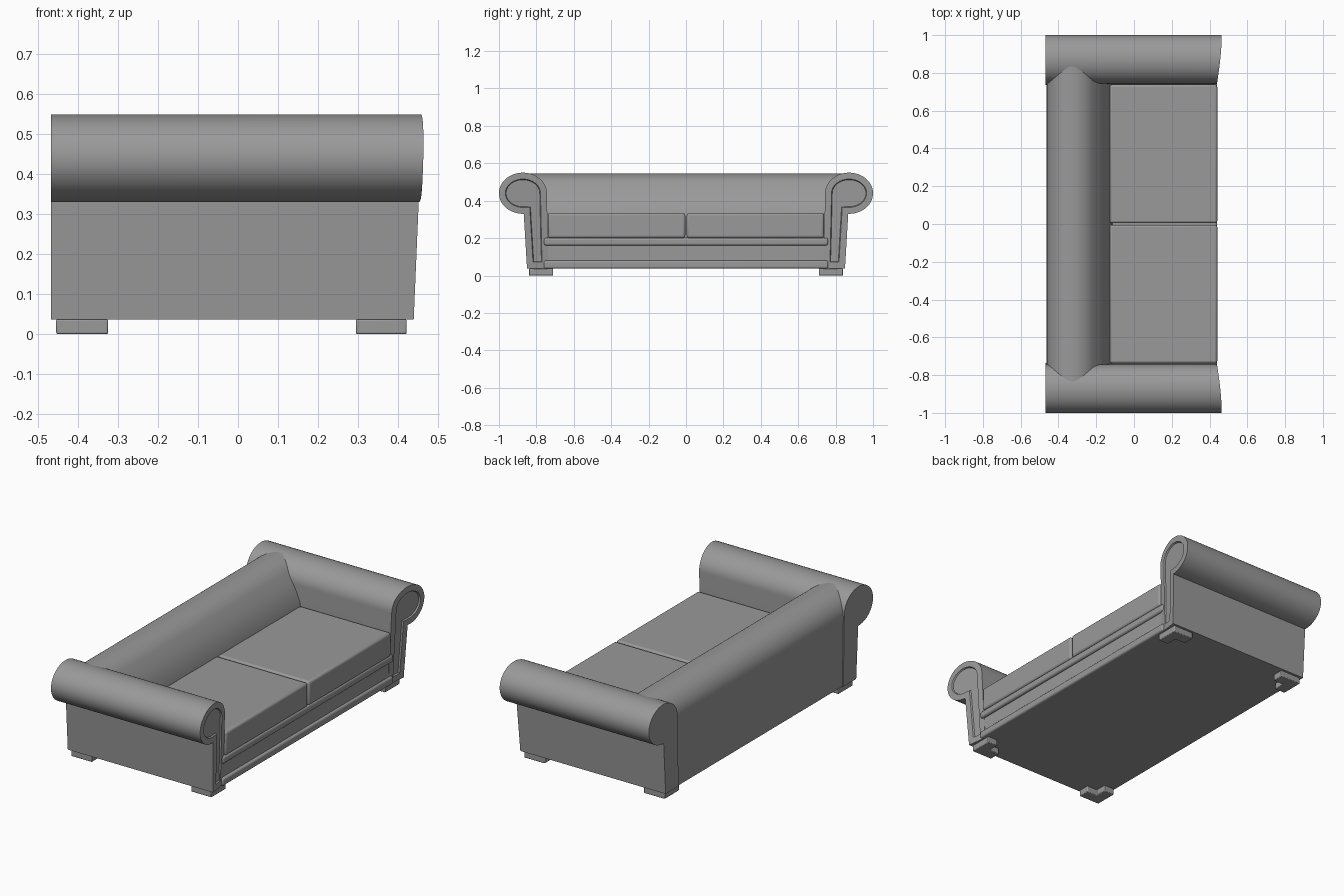
import bpy, bmesh
from math import sin, cos, pi, radians

cube = bpy.data.objects.get("Cube")
if cube:
    bpy.data.objects.remove(cube, do_unlink=True)

fabric = bpy.data.materials.new("grey fabric")
fabric.use_nodes = True
grey = (0.32, 0.32, 0.32, 1)
fabric.diffuse_color = grey
fabric.node_tree.nodes["Principled BSDF"].inputs["Base Color"].default_value = grey


def finish(name, bm, bevel=0.0, segments=3):
    """Turn a bmesh into a shaded object, with optional rounded edges."""
    bmesh.ops.recalc_face_normals(bm, faces=bm.faces)
    mesh = bpy.data.meshes.new(name)
    bm.to_mesh(mesh)
    bm.free()
    mesh.materials.append(fabric)
    ob = bpy.data.objects.new(name, mesh)
    bpy.context.collection.objects.link(ob)
    bpy.ops.object.select_all(action="DESELECT")
    ob.select_set(True)
    bpy.context.view_layer.objects.active = ob
    bpy.ops.object.shade_smooth_by_angle(angle=radians(35))
    if bevel:
        mod = ob.modifiers.new("rounded edges", "BEVEL")
        mod.width, mod.segments = bevel, segments
        mod.limit_method, mod.angle_limit = "ANGLE", radians(40)
    return ob


def extrude(bm, points, offset):
    """Extrude a closed outline and return the far cap."""
    base = bm.faces.new([bm.verts.new(p) for p in points])
    geom = bmesh.ops.extrude_face_region(bm, geom=[base], use_keep_orig=True)["geom"]
    bmesh.ops.translate(bm, vec=offset, verts=[g for g in geom if isinstance(g, bmesh.types.BMVert)])
    return next(g for g in geom if isinstance(g, bmesh.types.BMFace))


def box(name, x, y, z, bevel=0.0, segments=3):
    bm = bmesh.new()
    outline = [(x[0], y[0], z[0]), (x[1], y[0], z[0]), (x[1], y[1], z[0]), (x[0], y[1], z[0])]
    extrude(bm, outline, (0, 0, z[1] - z[0]))
    return finish(name, bm, bevel, segments)


def arm(name, side):
    """Scroll arm with a recessed front panel and a curved front."""
    arc = [radians(180 - 272 * i / 44) for i in range(45)]
    outline = [(0.735, 0.037)]
    outline += [(0.872 + 0.128 * cos(a), 0.44 + 0.11 * sin(a)) for a in arc]
    outline += [(0.85, 0.037)]
    bm = bmesh.new()
    cap = extrude(bm, [(-0.468, y, z) for y, z in outline], (0.9, 0, 0))
    bmesh.ops.recalc_face_normals(bm, faces=bm.faces)
    cap = max(bm.faces, key=lambda f: f.calc_center_median().x)
    bmesh.ops.inset_region(bm, faces=[cap], thickness=0.034, use_even_offset=True)
    bmesh.ops.inset_region(bm, faces=[cap], thickness=0.004, depth=-0.008, use_even_offset=True)
    # Sweep the front forward towards the outer and upper side
    for v in bm.verts:
        if v.co.x > 0:
            t = min(1, max(0, (v.co.y - 0.735) / 0.265))
            v.co.x += 0.006 + 0.026 * sin(t * pi / 2) - 0.016 * max(0, 0.45 - v.co.z) / 0.45
        v.co.y *= side
    return finish(name, bm)


def foot(name, front, side):
    """L-shaped corner bracket."""
    outer, inner, mid = (0.422, 0.295, 0.36) if front > 0 else (-0.455, -0.325, -0.39)
    shape = [(outer, 0.84), (inner, 0.84), (inner, 0.775), (mid, 0.775), (mid, 0.71), (outer, 0.71)]
    bm = bmesh.new()
    extrude(bm, [(x, y * side, 0) for x, y in shape], (0, 0, 0.037))
    return finish(name, bm, 0.004, 2)


# Rolled backrest
roll = [radians(180 - 145 * i / 28) for i in range(29)]
profile = [(-0.462, 0.037)]
profile += [(-0.327 + 0.135 * cos(a), 0.42 + 0.125 * sin(a)) for a in roll]
profile += [(-0.185, 0.455), (-0.158, 0.41), (-0.136, 0.36), (-0.12, 0.3), (-0.115, 0.2), (-0.115, 0.037)]
bm = bmesh.new()
extrude(bm, [(x, -0.834, z) for x, z in profile], (0, 1.668, 0))
finish("backrest", bm)

# Base and front rails
box("base", (-0.46, 0.425), (-0.8, 0.8), (0.037, 0.2))
box("upper_rail", (0.38, 0.44), (-0.76, 0.76), (0.16, 0.202), 0.012)
box("lower_rail", (0.38, 0.44), (-0.76, 0.76), (0.037, 0.08), 0.01)

# Arms, cushions and feet on both sides
for label, side in (("right", -1), ("left", 1)):
    arm("arm_" + label, side)
    span = sorted((0.004 * side, 0.738 * side))
    box("cushion_" + label, (-0.13, 0.441), span, (0.2, 0.335), 0.013)
    foot("front_foot_" + label, 1, side)
    foot("back_foot_" + label, -1, side)
